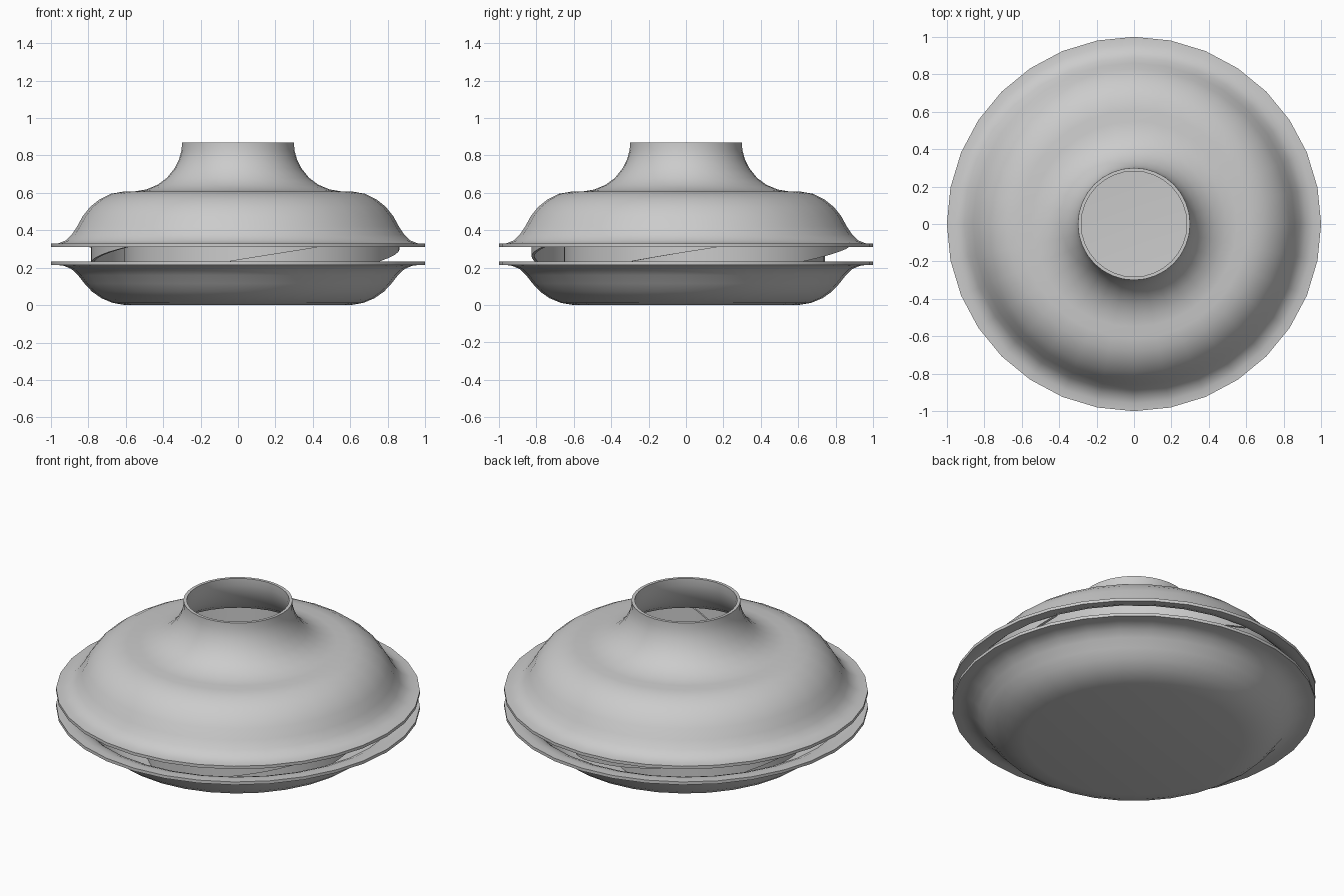
import bpy, bmesh, math
from mathutils import Vector

SIDES = 32
BLADES = 5
WALL = 0.018

cube = bpy.data.objects.get("Cube")
if cube:
    bpy.data.objects.remove(cube, do_unlink=True)

grey = bpy.data.materials.new("plain_grey")
grey.use_nodes = True
colour = (0.6, 0.6, 0.6, 1)
grey.diffuse_color = colour
grey.node_tree.nodes["Principled BSDF"].inputs["Base Color"].default_value = colour


def finish(bm, name):
    bmesh.ops.remove_doubles(bm, verts=bm.verts, dist=1e-5)
    bmesh.ops.recalc_face_normals(bm, faces=bm.faces)
    mesh = bpy.data.meshes.new(name)
    bm.to_mesh(mesh)
    bm.free()
    mesh.materials.append(grey)
    obj = bpy.data.objects.new(name, mesh)
    bpy.context.collection.objects.link(obj)
    bpy.ops.object.select_all(action='DESELECT')
    obj.select_set(True)
    bpy.context.view_layer.objects.active = obj
    bpy.ops.object.shade_smooth_by_angle(angle=math.radians(35))
    return obj


def inset(profile, side):
    """Offset a profile sideways by the wall thickness."""
    out = []
    for i, p in enumerate(profile):
        a = Vector(profile[max(i - 1, 0)])
        b = Vector(profile[min(i + 1, len(profile) - 1)])
        t = (b - a).normalized()
        if i == len(profile) - 1:
            t = Vector((1, 0))
        elif i == 0:
            t = Vector((0, -1)) if p[0] > 0 else Vector((1, 0))
        out.append((p[0] + side * t.y * WALL, p[1] - side * t.x * WALL))
    return out


def shell(name, profile, side):
    """Spin a thin-walled section around the vertical axis."""
    inner = inset(profile, side)
    section = profile + inner[::-1]
    if profile[0][0] > 0:
        section.append(profile[0])
    bm = bmesh.new()
    verts = [bm.verts.new((r, 0, z)) for r, z in section]
    edges = [bm.edges.new(pair) for pair in zip(verts, verts[1:])]
    bmesh.ops.spin(bm, geom=verts + edges, cent=(0, 0, 0), axis=(0, 0, 1),
                   angle=math.tau, steps=SIDES)
    bmesh.ops.dissolve_degenerate(bm, dist=1e-6, edges=bm.edges)
    return finish(bm, name)


def sample(points, x):
    """Piecewise linear lookup."""
    for (x0, y0), (x1, y1) in zip(points, points[1:]):
        if x <= x1:
            return y0 + (y1 - y0) * max(0, (x - x0) / (x1 - x0))
    return points[-1][1]


# Upper cover: inlet neck, shoulder and rim
cover = [(.30, .87), (.301, .83), (.315, .78), (.34, .73), (.38, .68), (.43, .643),
         (.49, .618), (.55, .608), (.61, .607), (.68, .595), (.74, .565), (.79, .525),
         (.83, .475), (.86, .42), (.89, .375), (.92, .346), (.96, .33), (1, .328)]
shell("upper_cover", cover, 1)

# Lower pan: flat base, rounded bowl and rim
pan = [(0, 0), (.6, 0), (.67, .012), (.73, .037), (.78, .072), (.82, .115),
       (.855, .16), (.89, .193), (.93, .21), (.96, .214), (1, .215)]
shell("lower_pan", pan, -1)

# Spiral blades: plan curve as angle by radius, with lower and upper edges
spiral = [(.32, -175), (.40, -148), (.50, -115), (.61, -78), (.71, -40),
          (.81, 0), (.88, 33), (.90, 43)]
lower = [(.32, .01), (.62, .01), (.71, .125), (.81, .233), (.88, .31), (.90, .34)]
upper = [(.32, .28), (.42, .42), (.52, .60), (.61, .598), (.68, .586), (.74, .556),
         (.79, .516), (.83, .466), (.86, .41), (.90, .355)]


def blade(name, start):
    bm = bmesh.new()
    steps = 40
    rings = []
    for i in range(steps + 1):
        r = .32 + .58 * i / steps
        a = math.radians(sample(spiral, r) + start)
        ring = []
        for dr, edge in ((0, lower), (0, upper), (-.016, upper), (-.016, lower)):
            ring.append(bm.verts.new(((r + dr) * math.cos(a), (r + dr) * math.sin(a),
                                      sample(edge, r))))
        rings.append(ring)
    for p, q in zip(rings, rings[1:]):
        for k in range(4):
            n = (k + 1) % 4
            bm.faces.new((p[k], p[n], q[n], q[k]))
    bm.faces.new(rings[0])
    bm.faces.new(rings[-1])
    finish(bm, name)


for i in range(BLADES):
    blade(f"blade_{i + 1}", -93.5 + i * 360 / BLADES)
